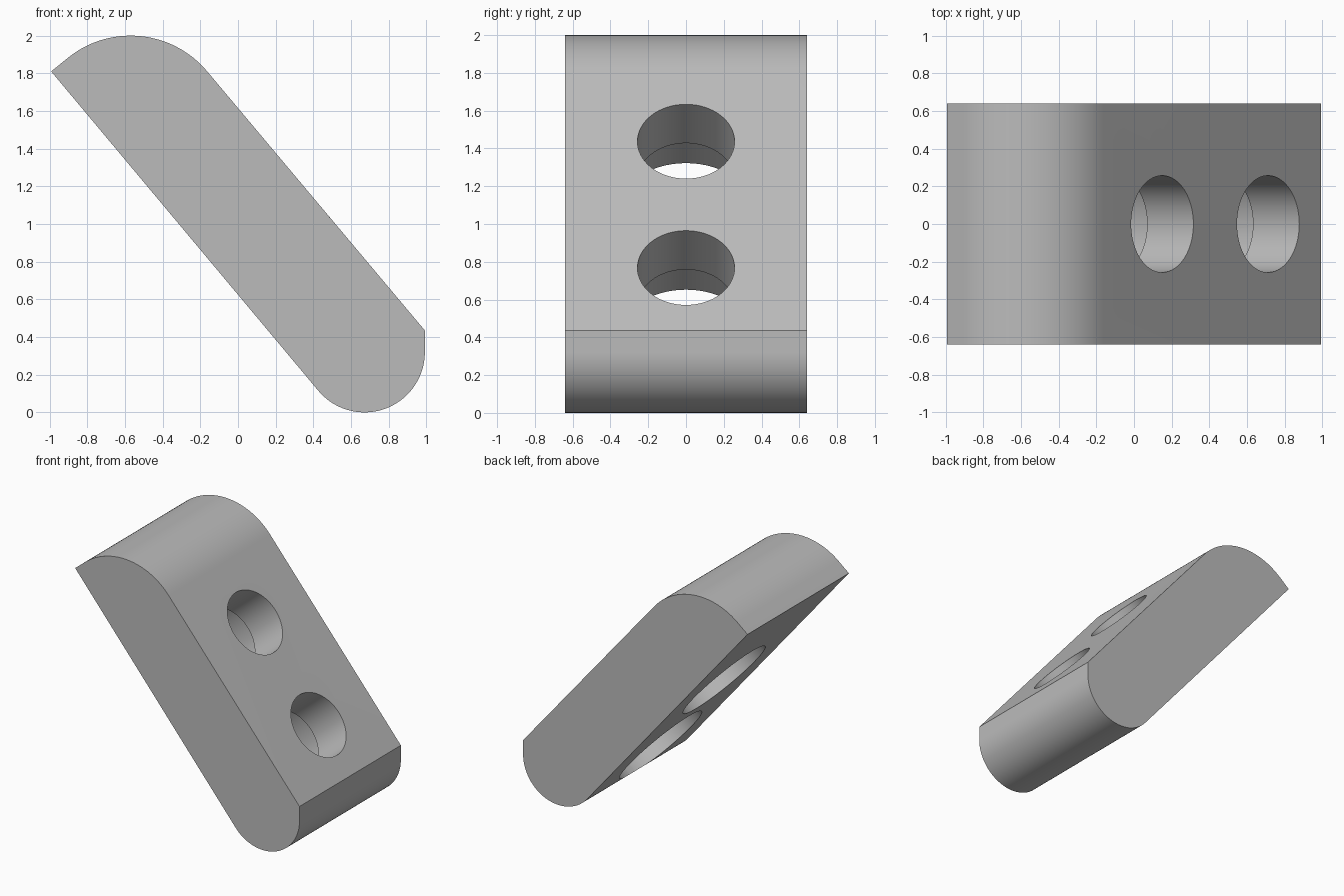
import bpy
import bmesh
from math import radians, sin, cos
from mathutils import Vector, Matrix

cube = bpy.data.objects.get("Cube")
if cube:
    bpy.data.objects.remove(cube, do_unlink=True)

TILT = radians(50)
HALF_WIDTH = 0.64
THICKNESS = 0.64
NORMAL = Vector((sin(TILT), 0, cos(TILT)))  # outward from the upper sloping face

grey = bpy.data.materials.new("plain grey")
grey.use_nodes = True
colour = (0.5, 0.5, 0.5, 1)
grey.diffuse_color = colour
grey.node_tree.nodes["Principled BSDF"].inputs["Base Color"].default_value = colour


def arc(cx, cz, radius, start, end, steps):
    angles = [radians(start + (end - start) * i / steps) for i in range(steps + 1)]
    return [(cx + radius * cos(a), cz + radius * sin(a)) for a in angles]


def add_object(name, bm):
    bmesh.ops.recalc_face_normals(bm, faces=bm.faces)
    mesh = bpy.data.meshes.new(name)
    bm.to_mesh(mesh)
    bm.free()
    obj = bpy.data.objects.new(name, mesh)
    bpy.context.collection.objects.link(obj)
    return obj


# Slanted block: side profile with rounded ends, extruded across the width
profile = [(-0.992, 1.81)]
profile += arc(-0.57, 1.47, 0.53, 130, 40, 32)
profile += [(0.992, 0.435)]
profile += arc(0.672, 0.32, 0.32, 0, -140, 48)
bm = bmesh.new()
face = bm.faces.new([bm.verts.new((x, -HALF_WIDTH, z)) for x, z in profile])
side = bmesh.ops.extrude_face_region(bm, geom=[face])
moved = [v for v in side["geom"] if isinstance(v, bmesh.types.BMVert)]
bmesh.ops.translate(bm, verts=moved, vec=(0, 2 * HALF_WIDTH, 0))
block = add_object("slanted_block", bm)
block.data.materials.append(grey)


def cut_hole(centre, radius, near, far):
    """Cut a round hole between two depths below the upper sloping face."""
    bm = bmesh.new()
    place = Matrix.Translation(centre - NORMAL * (near + far) / 2) @ Matrix.Rotation(TILT, 4, "Y")
    bmesh.ops.create_cone(bm, cap_ends=True, segments=64, radius1=radius,
                          radius2=radius, depth=far - near, matrix=place)
    cutter = add_object("hole_cutter", bm)
    cutter.hide_render = True
    cutter.data.materials.append(grey)
    cut = block.modifiers.new("hole", "BOOLEAN")
    cut.operation = "DIFFERENCE"
    cut.solver = "EXACT"
    cut.object = cutter
    return cutter


# Two bolt holes, each with a wider counterbore from the underside
cutters = []
for centre in (Vector((0.15, 0, 1.437)), Vector((0.712, 0, 0.768))):
    cutters.append(cut_hole(centre, 0.257, -0.1, 0.4))
    cutters.append(cut_hole(centre, 0.384, THICKNESS / 2, THICKNESS + 0.1))

# Bake the cuts and drop the cutters
graph = bpy.context.evaluated_depsgraph_get()
baked = bpy.data.meshes.new_from_object(block.evaluated_get(graph))
block.modifiers.clear()
block.data = baked
for cutter in cutters:
    bpy.data.objects.remove(cutter, do_unlink=True)

bpy.ops.object.select_all(action="DESELECT")
block.select_set(True)
bpy.context.view_layer.objects.active = block
bpy.ops.object.shade_smooth_by_angle(angle=radians(30))
